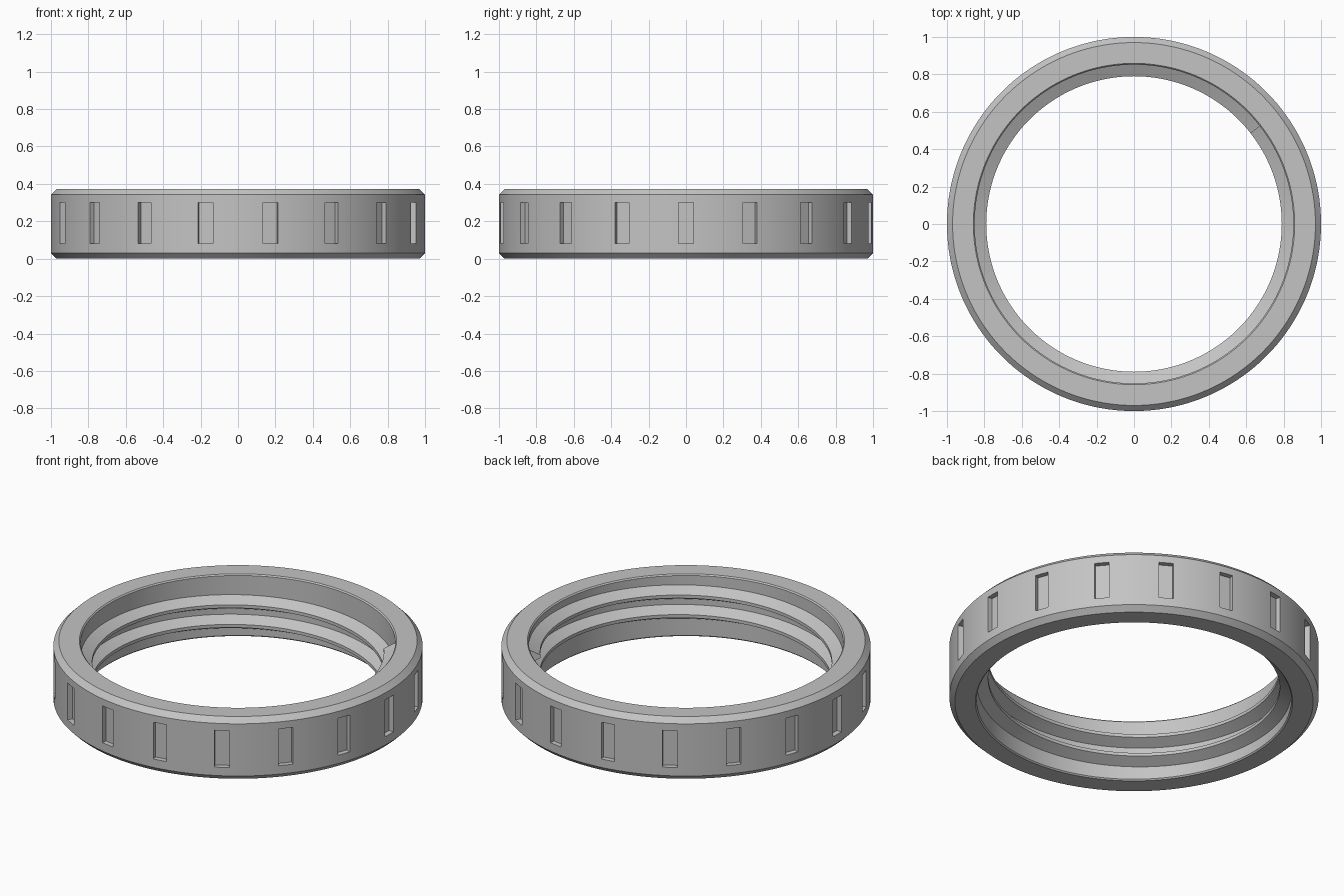
import bpy, bmesh
from math import radians, cos, sin
from mathutils import Matrix, Vector

if "Cube" in bpy.data.objects:
    bpy.data.objects.remove(bpy.data.objects["Cube"])

SEGMENTS = 180
HEIGHT = 0.372
BORE = 0.852
START, PITCH, TURNS = 38, 0.117, 2
SLOTS = 18

grey = bpy.data.materials.new("plain_grey")
grey.use_nodes = True
grey.diffuse_color = (0.55, 0.55, 0.55, 1)
grey.node_tree.nodes["Principled BSDF"].inputs["Base Color"].default_value = grey.diffuse_color


def make_object(name, bm):
    bmesh.ops.recalc_face_normals(bm, faces=bm.faces)
    mesh = bpy.data.meshes.new(name)
    bm.to_mesh(mesh)
    bm.free()
    mesh.materials.append(grey)
    obj = bpy.data.objects.new(name, mesh)
    bpy.context.collection.objects.link(obj)
    return obj


def select(obj):
    bpy.ops.object.select_all(action="DESELECT")
    obj.select_set(True)
    bpy.context.view_layer.objects.active = obj


def sweep(profile, steps, start=0, rise=0, closed=True):
    """Turn an (r, z) section about z, climbing by rise per full turn."""
    bm = bmesh.new()
    rings = []
    for i in range(steps if closed else steps + 1):
        turn = i / SEGMENTS
        a = radians(start + 360 * turn)
        rings.append([bm.verts.new((r * cos(a), r * sin(a), z + rise * turn))
                      for r, z in profile])
    pairs = list(zip(rings, rings[1:]))
    if closed:
        pairs.append((rings[-1], rings[0]))
    else:
        bm.faces.new(rings[0])
        bm.faces.new(rings[-1])
    n = len(profile)
    for p, q in pairs:
        for j in range(n):
            k = (j + 1) % n
            bm.faces.new((p[j], p[k], q[k], q[j]))
    return bm


# Collar body with chamfered rims and a lightly broken bore edge
c, e = 0.03, 0.007
body_profile = [(BORE + e, 0), (1 - c, 0), (1, c), (1, HEIGHT - c),
                (1 - c, HEIGHT), (BORE + e, HEIGHT), (BORE, HEIGHT - e), (BORE, e)]
collar = make_object("collar_body", sweep(body_profile, SEGMENTS, START))

# Shallow grip slots around the outside
bm = bmesh.new()
for i in range(SLOTS):
    place = (Matrix.Rotation(radians(i * 360 / SLOTS), 4, "Z")
             @ Matrix.Translation((1.02, 0, 0.19))
             @ Matrix.Diagonal(Vector((0.1, 0.08, 0.22, 1))))
    bmesh.ops.create_cube(bm, size=1, matrix=place)
cutter = make_object("slot_cutter", bm)
cutter.hide_render = True

cut = collar.modifiers.new("grip_slots", "BOOLEAN")
cut.operation = "DIFFERENCE"
cut.solver = "EXACT"
cut.object = cutter
select(collar)
bpy.ops.object.modifier_apply(modifier=cut.name)
bpy.data.objects.remove(cutter)

# Internal screw thread, right-handed, rooted just inside the bore wall
root = BORE + 0.002
thread_profile = [(root, 0.021), (0.79, 0.054), (0.79, 0.073), (root, 0.106)]
thread = make_object("screw_thread", sweep(
    thread_profile, SEGMENTS * TURNS, START, PITCH, closed=False))

# Smooth rounds, crisp edges
for obj in (collar, thread):
    select(obj)
    bpy.ops.object.shade_smooth_by_angle(angle=radians(20))
